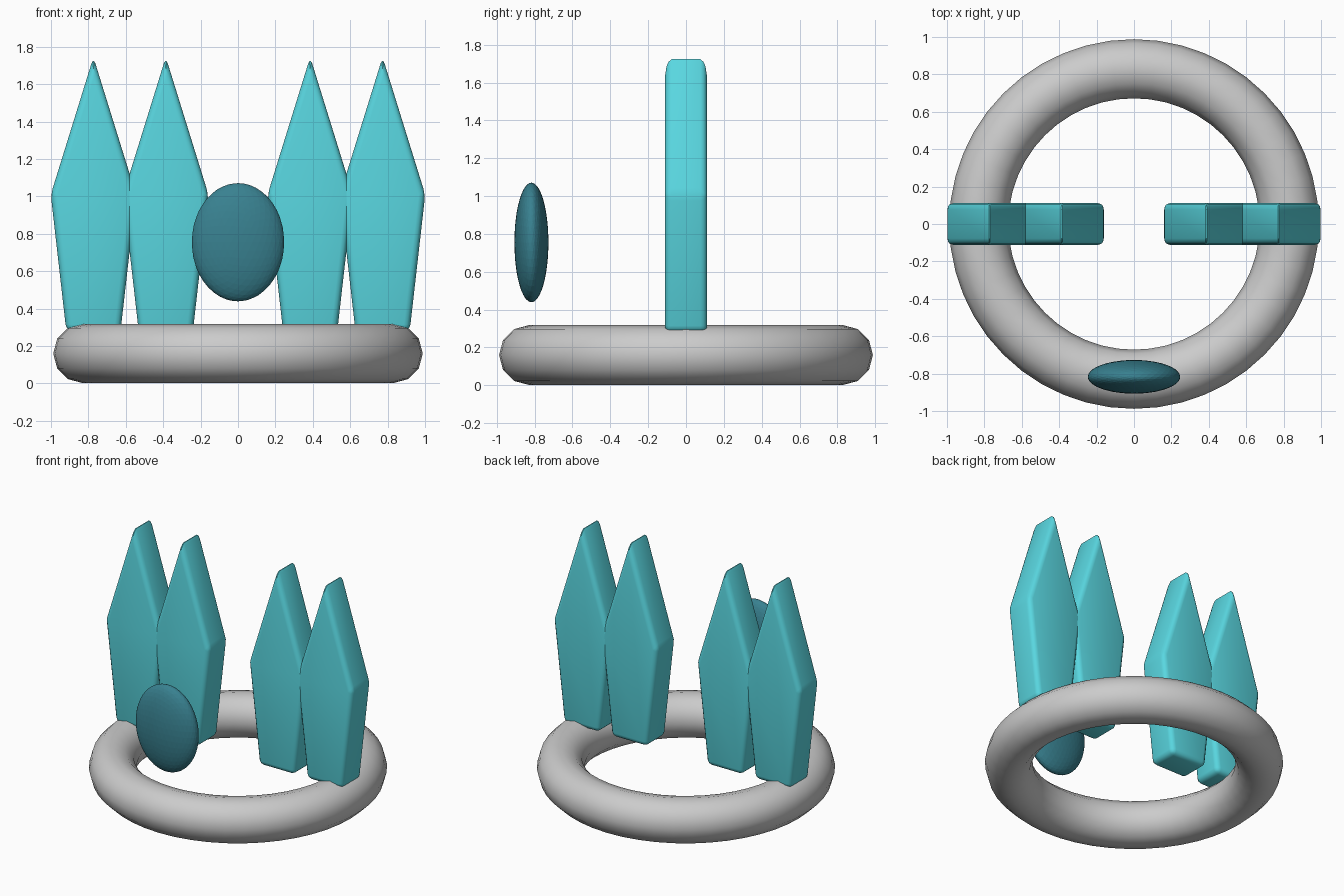
import bpy, bmesh, math

if "Cube" in bpy.data.objects:
    bpy.data.objects.remove(bpy.data.objects["Cube"])


def material(name, color):
    m = bpy.data.materials.new(name)
    m.diffuse_color = color
    m.use_nodes = True
    m.node_tree.nodes["Principled BSDF"].inputs["Base Color"].default_value = m.diffuse_color
    return m


crystal_mat = material("crystal_cyan", (0.10, 0.68, 0.75, 1))
gem_mat = material("gem_teal", (0.04, 0.22, 0.28, 1))

# Ring base
bpy.ops.mesh.primitive_torus_add(major_radius=0.83, minor_radius=0.158,
                                 major_segments=48, minor_segments=12,
                                 location=(0, 0, 0.16))
ring = bpy.context.object
ring.name = "ring_base"
bpy.ops.object.shade_smooth()


# Upright crystal blades: pointed outline, extruded in y, rounded edges
def crystal(name, x):
    half = [(0.145, 0.28), (0.228, 1.01)]
    outline = half + [(0, 1.745)] + [(-a, z) for a, z in reversed(half)]
    bm = bmesh.new()
    face = bm.faces.new([bm.verts.new((a, -0.112, z)) for a, z in outline])
    ext = bmesh.ops.extrude_face_region(bm, geom=[face])
    verts = [v for v in ext["geom"] if isinstance(v, bmesh.types.BMVert)]
    bmesh.ops.translate(bm, verts=verts, vec=(0, 0.224, 0))
    bmesh.ops.recalc_face_normals(bm, faces=bm.faces)
    mesh = bpy.data.meshes.new(name)
    bm.to_mesh(mesh)
    bm.free()
    mesh.materials.append(crystal_mat)
    ob = bpy.data.objects.new(name, mesh)
    ob.location.x = x
    bpy.context.collection.objects.link(ob)
    bev = ob.modifiers.new("rounded_edges", "BEVEL")
    bev.width = 0.035
    bev.segments = 3
    bev.limit_method = 'NONE'
    bpy.ops.object.select_all(action='DESELECT')
    ob.select_set(True)
    bpy.context.view_layer.objects.active = ob
    bpy.ops.object.modifier_apply(modifier=bev.name)
    bpy.ops.object.shade_smooth_by_angle(angle=math.radians(30))


for side, s in (("left", -1), ("right", 1)):
    crystal(f"inner_crystal_{side}", s * 0.386)
    crystal(f"outer_crystal_{side}", s * 0.773)

# Faceted oval gem floating at the front
bpy.ops.mesh.primitive_ico_sphere_add(subdivisions=4, radius=1,
                                      location=(0, -0.817, 0.755))
gem = bpy.context.object
gem.name = "front_gem"
gem.scale = (0.247, 0.09, 0.316)
bpy.ops.object.transform_apply(location=False, rotation=False, scale=True)
gem.data.materials.append(gem_mat)
